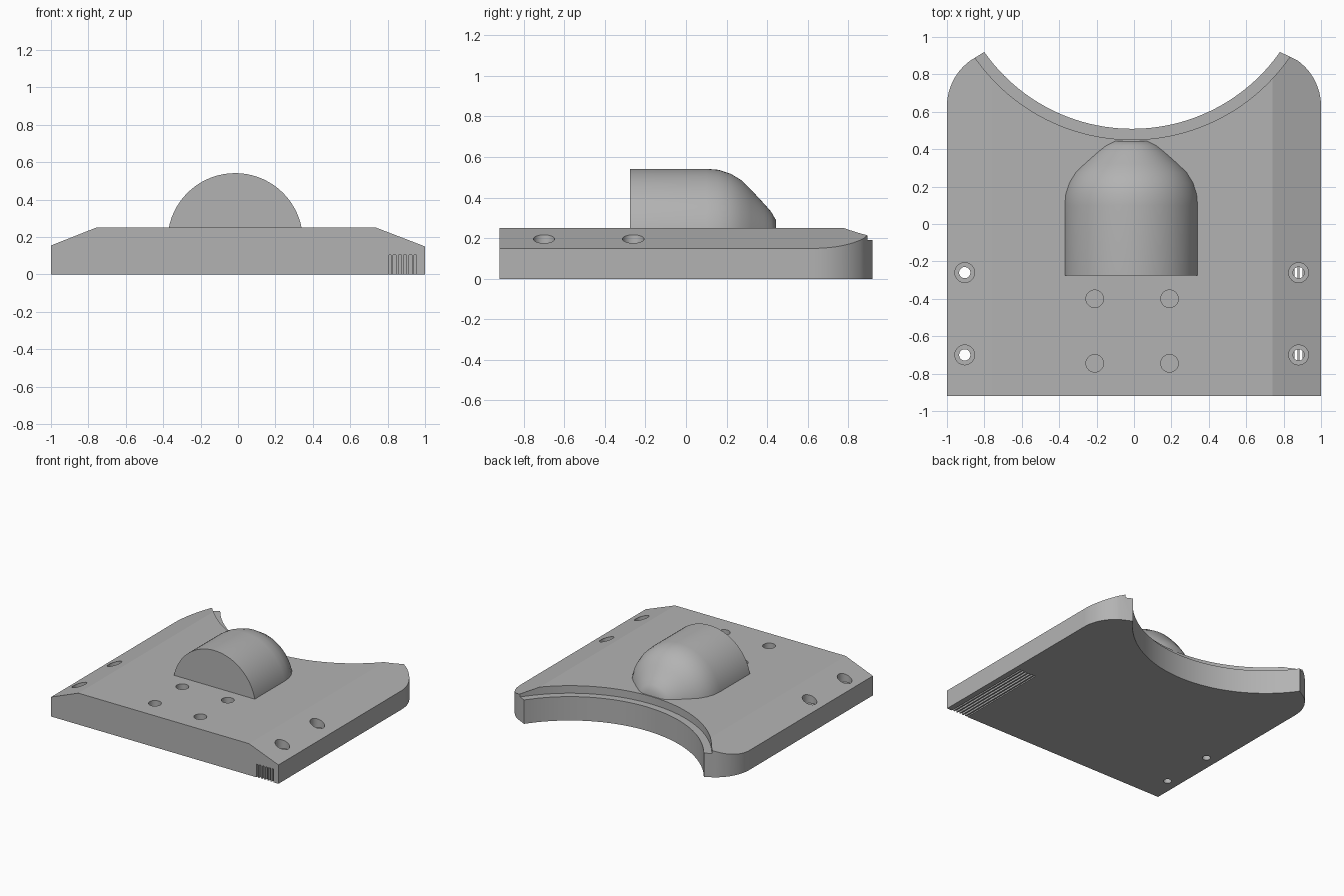
import bpy, bmesh
from math import sin, cos, pi, radians
from mathutils import Vector, Matrix

cube = bpy.data.objects.get("Cube")
if cube:
    bpy.data.objects.remove(cube, do_unlink=True)

GREY = (0.45, 0.45, 0.45, 1)
mat = bpy.data.materials.new("plain_grey")
mat.use_nodes = True
mat.diffuse_color = GREY
mat.node_tree.nodes["Principled BSDF"].inputs["Base Color"].default_value = GREY


def make_object(name, bm):
    bmesh.ops.recalc_face_normals(bm, faces=bm.faces)
    mesh = bpy.data.meshes.new(name)
    bm.to_mesh(mesh)
    bm.free()
    mesh.materials.append(mat)
    obj = bpy.data.objects.new(name, mesh)
    bpy.context.collection.objects.link(obj)
    return obj


def prism(name, points, direction):
    """Extrude a closed outline of 3D points."""
    bm = bmesh.new()
    face = bm.faces.new([bm.verts.new(p) for p in points])
    new = bmesh.ops.extrude_face_region(bm, geom=[face])["geom"]
    verts = [g for g in new if isinstance(g, bmesh.types.BMVert)]
    bmesh.ops.translate(bm, verts=verts, vec=direction)
    return make_object(name, bm)


def box(name, x0, x1, y0, y1, z0, z1):
    pts = [(x0, y0, z0), (x1, y0, z0), (x1, y1, z0), (x0, y1, z0)]
    return prism(name, pts, (0, 0, z1 - z0))


def cylinder(name, x, y, r, z0, z1, n=32):
    pts = [(x + r * cos(2 * pi * i / n), y + r * sin(2 * pi * i / n), z0) for i in range(n)]
    return prism(name, pts, (0, 0, z1 - z0))


def cut(target, cutter):
    mod = target.modifiers.new("cut", "BOOLEAN")
    mod.operation, mod.solver, mod.object = "DIFFERENCE", "EXACT", cutter
    bpy.context.view_layer.objects.active = target
    bpy.ops.object.modifier_apply(modifier=mod.name)
    bpy.data.objects.remove(cutter, do_unlink=True)


def smooth(obj, angle):
    bpy.ops.object.select_all(action="DESELECT")
    obj.select_set(True)
    bpy.context.view_layer.objects.active = obj
    bpy.ops.object.shade_smooth_by_angle(angle=radians(angle))


# Base plate with rounded back corners
def corner(side):
    return [(side * (0.7 + 0.3 * cos(radians(a))), 0.63 + 0.3 * sin(radians(a)), 0)
            for a in range(0, 56, 5)]


outline = [(-1, -0.92, 0), (1, -0.92, 0)] + corner(1)
outline += [(0.78, 0.92, 0), (-0.80, 0.92, 0)] + corner(-1)[::-1]
plate = prism("base_plate", outline, (0, 0, 0.25))

# Sloping side shoulders
for side, x_top, z_edge in ((1, 0.74, 0.15), (-1, 0.76, 0.155)):
    slope = (0.25 - z_edge) / (1 - x_top)
    far = 0.25 - slope * (1.2 - x_top)
    near = 0.25 + slope * 0.1
    wedge = [(side * (x_top - 0.1), -1.2, near), (side * 1.2, -1.2, far), (side * 1.2, -1.2, 0.5)]
    cut(plate, prism("shoulder_cutter", wedge, (0, 2.4, 0)))

# Curved back opening with a stepped ledge
cut(plate, cylinder("opening_cutter", -0.01, 1.475, 0.966, -0.2, 0.5, 160))
cut(plate, cylinder("ledge_cutter", -0.01, 1.475, 1.024, 0.19, 0.5, 160))

# Underside channel, open to the front
cut(plate, box("channel_cutter", 0.808, 0.955, -1, -0.15, -0.1, 0.105))

# Counterbored side holes and blind middle holes
for y in (-0.26, -0.70):
    for x in (-0.905, 0.88):
        cut(plate, cylinder("counterbore_cutter", x, y, 0.053, 0.14, 0.5))
        cut(plate, cylinder("screw_cutter", x, y, 0.03, -0.2, 0.3))
for y in (-0.40, -0.745):
    for x in (-0.21, 0.19):
        cut(plate, cylinder("blind_cutter", x, y, 0.047, 0.13, 0.5))
smooth(plate, 15)

# Thin ribs in the channel
for i in range(5):
    x = 0.824 + 0.028 * i
    box("channel_rib", x - 0.006, x + 0.006, -0.919, -0.149, 0.001, 0.106)

# Domed housing: a turned profile lying along y, trimmed inside the plate
profile = [(0, -0.275), (0.362, -0.275), (0.362, 0.10), (0.357, 0.16), (0.338, 0.22),
           (0.305, 0.275), (0.26, 0.32), (0.19, 0.385), (0.15, 0.42), (0.11, 0.443), (0, 0.447)]
bm = bmesh.new()
verts = [bm.verts.new((r, y, 0)) for r, y in profile]
edges = [bm.edges.new(pair) for pair in zip(verts, verts[1:])]
bmesh.ops.spin(bm, geom=verts + edges, cent=(0, 0, 0), axis=(0, 1, 0), angle=2 * pi, steps=72)
bmesh.ops.remove_doubles(bm, verts=bm.verts, dist=0.0001)
bmesh.ops.transform(bm, matrix=Matrix.Translation(Vector((-0.015, 0, 0.18))), verts=bm.verts)
trim = bmesh.ops.bisect_plane(bm, geom=bm.verts[:] + bm.edges[:] + bm.faces[:],
                              plane_co=(0, 0, 0.235), plane_no=(0, 0, 1), clear_inner=True)
rim = [g for g in trim["geom_cut"] if isinstance(g, bmesh.types.BMEdge)]
bmesh.ops.holes_fill(bm, edges=rim, sides=0)
smooth(make_object("domed_housing", bm), 30)
